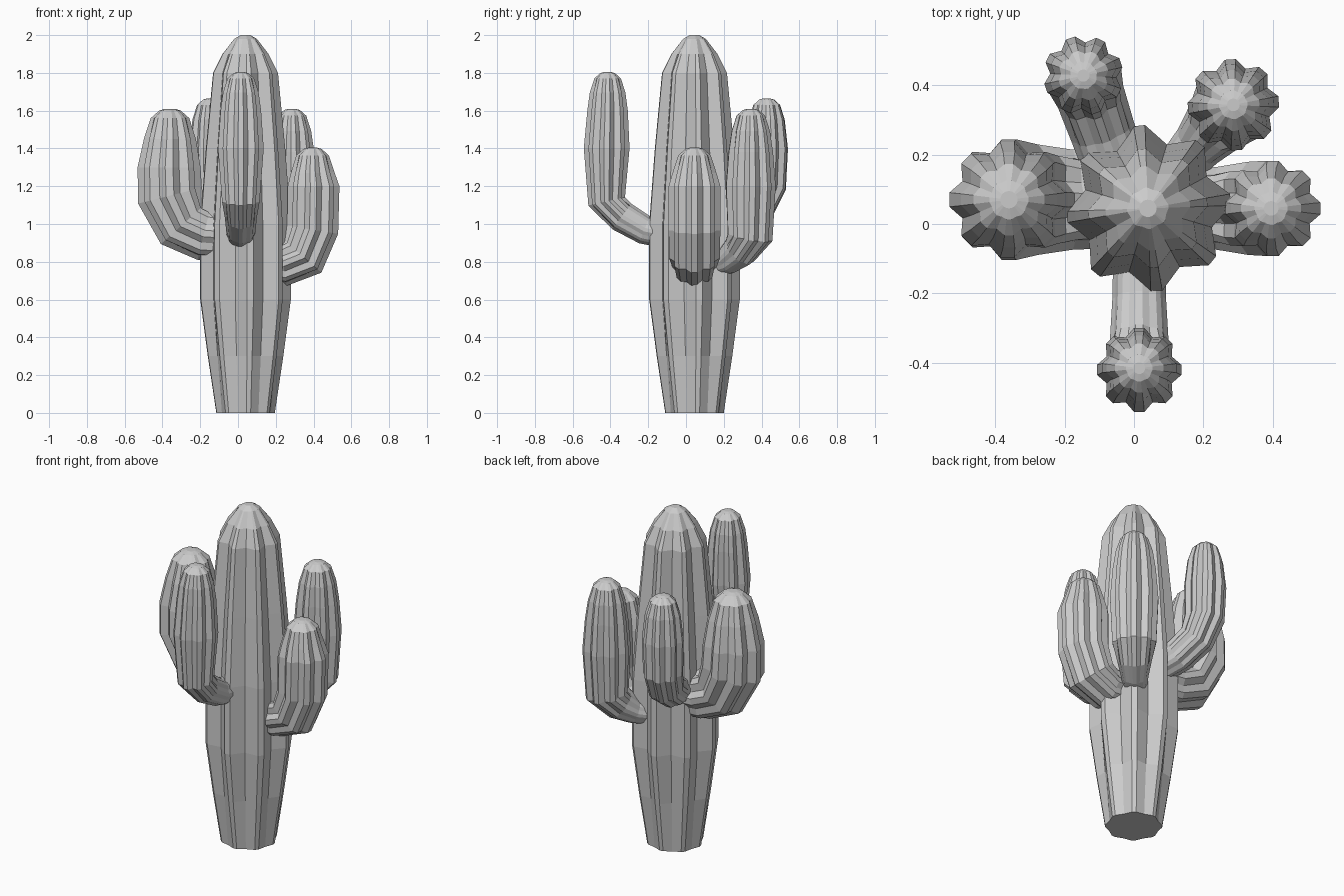
import bpy, bmesh, math
from mathutils import Vector

cube = bpy.data.objects.get("Cube")
if cube:
    bpy.data.objects.remove(cube, do_unlink=True)

skin = bpy.data.materials.new("plain grey")
skin.use_nodes = True
grey = (0.6, 0.6, 0.6, 1)
skin.diffuse_color = grey
skin.node_tree.nodes["Principled BSDF"].inputs["Base Color"].default_value = grey

RIBS = 8


def ribbed_tube(name, origin, azimuth, path, phase=0, tip=7, depth=0.17):
    """Sweep a ribbed star section along (distance, height, radius, rib strength) points."""
    a = math.radians(azimuth)
    out = Vector((math.cos(a), math.sin(a), 0))
    side = Vector((-math.sin(a), math.cos(a), 0))
    points = [Vector((*origin, 0)) + out * d + Vector((0, 0, z)) for d, z, r, k in path]
    bm = bmesh.new()
    rings = []
    for i, p in enumerate(points):
        before, after = points[max(i - 1, 0)], points[min(i + 1, len(points) - 1)]
        tangent = (after - before).normalized()
        normal = side.cross(tangent)
        radius, strength = path[i][2:]
        ring = []
        for j in range(RIBS):
            # each rib is a narrow flat crest followed by a valley
            for offset, valley in ((-tip, 0), (tip, 0), (180 / RIBS, 1)):
                t = math.radians(phase + j * 360 / RIBS + offset)
                r = radius * (1 - depth * strength * valley)
                ring.append(bm.verts.new(p + (normal * math.cos(t) + side * math.sin(t)) * r))
        rings.append(ring)
    for low, high in zip(rings, rings[1:]):
        for j in range(len(low)):
            n = (j + 1) % len(low)
            bm.faces.new((low[j], low[n], high[n], high[j]))
    bm.faces.new(rings[0][::-1])
    bm.faces.new(rings[-1])
    bmesh.ops.recalc_face_normals(bm, faces=bm.faces)
    mesh = bpy.data.meshes.new(name)
    bm.to_mesh(mesh)
    bm.free()
    mesh.materials.append(skin)
    bpy.context.collection.objects.link(bpy.data.objects.new(name, mesh))


def rounded_tip(reach, top, radius):
    """Domed end shared by all arms."""
    return [(reach, top - 0.9 * radius, 0.78 * radius, 0.9),
            (reach, top - 0.28 * radius, 0.58 * radius, 0.7),
            (reach, top - 0.05 * radius, 0.32 * radius, 0.4),
            (reach, top, 0.14 * radius, 0)]


# Trunk
ribbed_tube("trunk", (0.04, 0.045), 0, [
    (0, 0, 0.155, 0.4), (0, 0.3, 0.2, 0.8), (0, 0.6, 0.24, 1), (0, 1.0, 0.24, 1),
    (0, 1.4, 0.21, 1), (0, 1.8, 0.172, 1), (0, 1.9, 0.122, 0.8), (0, 1.98, 0.06, 0.4),
    (0, 2.0, 0.025, 0)], phase=6, tip=4, depth=0.2)

# Arms, each running outward from the trunk and then upward
ribbed_tube("front_arm", (0.015, 0), -90, [
    (0.08, 0.94, 0.075, 0.3), (0.22, 0.97, 0.078, 0.3), (0.34, 1.04, 0.085, 0.5),
    (0.42, 1.12, 0.1, 1), (0.42, 1.4, 0.122, 1), (0.415, 1.6, 0.108, 1)]
    + rounded_tip(0.415, 1.805, 0.122))

ribbed_tube("left_arm", (0, 0.045), 0, [
    (0.12, 0.8, 0.11, 0.5), (0.24, 0.79, 0.12, 0.7), (0.34, 0.83, 0.135, 0.9),
    (0.395, 0.97, 0.138, 1), (0.4, 1.2, 0.138, 1)]
    + rounded_tip(0.395, 1.405, 0.15))

ribbed_tube("right_arm", (0, 0.07), 180, [
    (0.05, 0.94, 0.14, 0.5), (0.18, 0.95, 0.145, 0.7), (0.29, 1.0, 0.16, 0.9),
    (0.36, 1.15, 0.175, 1), (0.365, 1.3, 0.168, 1)]
    + rounded_tip(0.36, 1.61, 0.178))

ribbed_tube("back_left_arm", (0.04, 0.06), 49, [
    (0.08, 0.77, 0.06, 0.3), (0.22, 0.81, 0.075, 0.3), (0.3, 0.86, 0.095, 0.5),
    (0.37, 0.93, 0.12, 1), (0.375, 1.2, 0.132, 1), (0.375, 1.38, 0.118, 1)]
    + rounded_tip(0.375, 1.61, 0.13))

ribbed_tube("back_right_arm", (-0.04, 0.12), 109, [
    (0.02, 0.98, 0.09, 0.3), (0.16, 1.02, 0.095, 0.5), (0.27, 1.09, 0.1, 0.8),
    (0.32, 1.2, 0.11, 1), (0.325, 1.4, 0.115, 1)]
    + rounded_tip(0.325, 1.665, 0.125))
